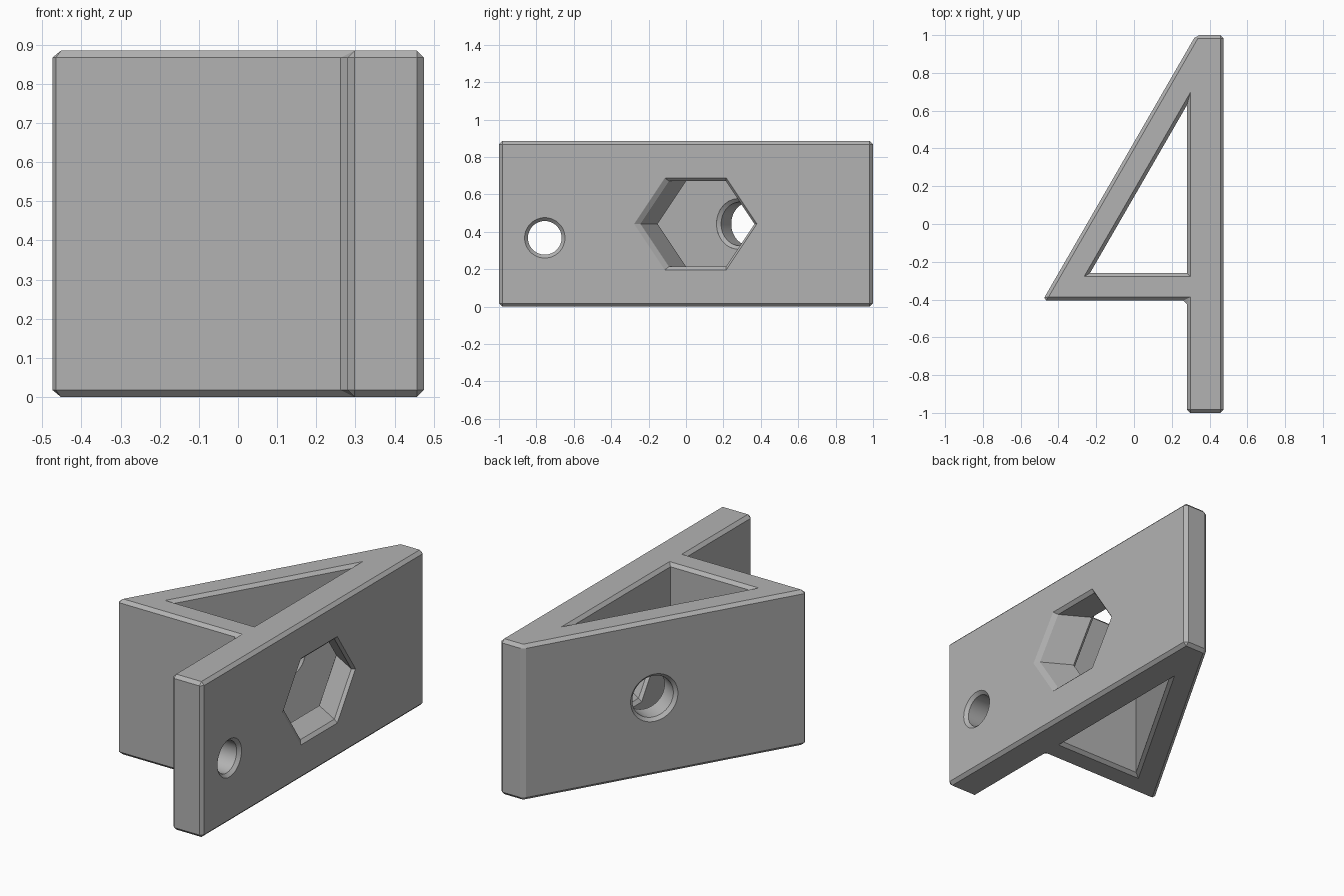
import bpy, bmesh
from math import sin, cos, pi, sqrt, radians
from mathutils import Vector

if "Cube" in bpy.data.objects:
    bpy.data.objects.remove(bpy.data.objects["Cube"], do_unlink=True)

H, C = 0.885, 0.018           # block height, chamfer width
STEM_IN, STEM_OUT = 0.28, 0.475
MID = H / 2
ALONG = Vector((0.5, sqrt(3) / 2, 0))     # direction of the slanted wall
NORMAL = Vector((-sqrt(3) / 2, 0.5, 0))   # outward normal of the slanted wall
UP = Vector((0, 0, 1))

grey = bpy.data.materials.new("light_grey")
grey.use_nodes = True
colour = (0.45, 0.45, 0.45, 1)
grey.diffuse_color = colour
grey.node_tree.nodes["Principled BSDF"].inputs["Base Color"].default_value = colour


def loft(name, rings):
    """Closed solid through a list of equal-length point rings."""
    bm = bmesh.new()
    loops = [[bm.verts.new(p) for p in ring] for ring in rings]
    n = len(loops[0])
    for a, b in zip(loops, loops[1:]):
        for i in range(n):
            j = (i + 1) % n
            bm.faces.new((a[i], a[j], b[j], b[i]))
    bm.faces.new(loops[0])
    bm.faces.new(loops[-1])
    bmesh.ops.recalc_face_normals(bm, faces=bm.faces)
    mesh = bpy.data.meshes.new(name)
    bm.to_mesh(mesh)
    bm.free()
    mesh.materials.append(grey)
    obj = bpy.data.objects.new(name, mesh)
    bpy.context.collection.objects.link(obj)
    return obj


def flared(lo, hi):
    """Positions and growth of a hole that is chamfered at both ends."""
    return [(lo - C, C), (lo, C), (lo + C, 0), (hi - C, 0), (hi, C), (hi + C, C)]


def ring(centre, u, r, n):
    return [centre + u * r * cos(2 * pi * i / n) + UP * r * sin(2 * pi * i / n)
            for i in range(n)]


# Bracket body: stem, slanted wall and cross wall in one outline
outline = [(STEM_OUT, -1), (STEM_OUT, 1), (0.3275, 1), (-0.4837, -0.405),
           (STEM_IN, -0.405), (STEM_IN, -1)]
body = loft("bracket_body", [[(x, y, z) for x, y in outline] for z in (0, H)])
bm = bmesh.new()
bm.from_mesh(body.data)
bmesh.ops.bevel(bm, geom=bm.edges[:], offset=C, segments=1, affect='EDGES')
bm.to_mesh(body.data)
bm.free()

# Triangular opening
tri = []
for z, e in flared(0, H):
    x, y, w = STEM_IN + e, -0.26 - e, 0.513 + (1 + sqrt(3)) * e
    tri.append([(x - w, y, z), (x, y, z), (x, y + w * sqrt(3), z)])
cutters = [loft("triangle_cutter", tri)]

# Slanted hexagonal access hole through the stem
skew = Vector((0, 2 / sqrt(3), 0))
cutters.append(loft("hexagon_cutter", [
    ring(Vector((x, 0.051 + (STEM_OUT - x) / sqrt(3), MID)), skew, 0.264 + e * 1.12, 6)
    for x, e in flared(STEM_IN, STEM_OUT)]))

# Round hole through the slanted wall
cutters.append(loft("wall_hole_cutter", [
    ring(ALONG * 0.2817 + NORMAL * t + UP * MID, ALONG, 0.117 + e, 64)
    for t, e in flared(0.0722, 0.2167)]))

# Round hole through the stem
cutters.append(loft("stem_hole_cutter", [
    ring(Vector((x, -0.755, 0.368)), Vector((0, 1, 0)), 0.09 + e, 64)
    for x, e in flared(STEM_IN, STEM_OUT)]))

# Cut all holes
for cutter in cutters:
    mod = body.modifiers.new(cutter.name, 'BOOLEAN')
    mod.operation = 'DIFFERENCE'
    mod.solver = 'EXACT'
    mod.object = cutter
    cutter.hide_render = True
bpy.context.view_layer.update()
cut_mesh = bpy.data.meshes.new_from_object(
    body.evaluated_get(bpy.context.evaluated_depsgraph_get()))
body.modifiers.clear()
body.data = cut_mesh
for cutter in cutters:
    bpy.data.objects.remove(cutter, do_unlink=True)

bpy.ops.object.select_all(action='DESELECT')
body.select_set(True)
bpy.context.view_layer.objects.active = body
bpy.ops.object.shade_smooth_by_angle(angle=radians(25))
